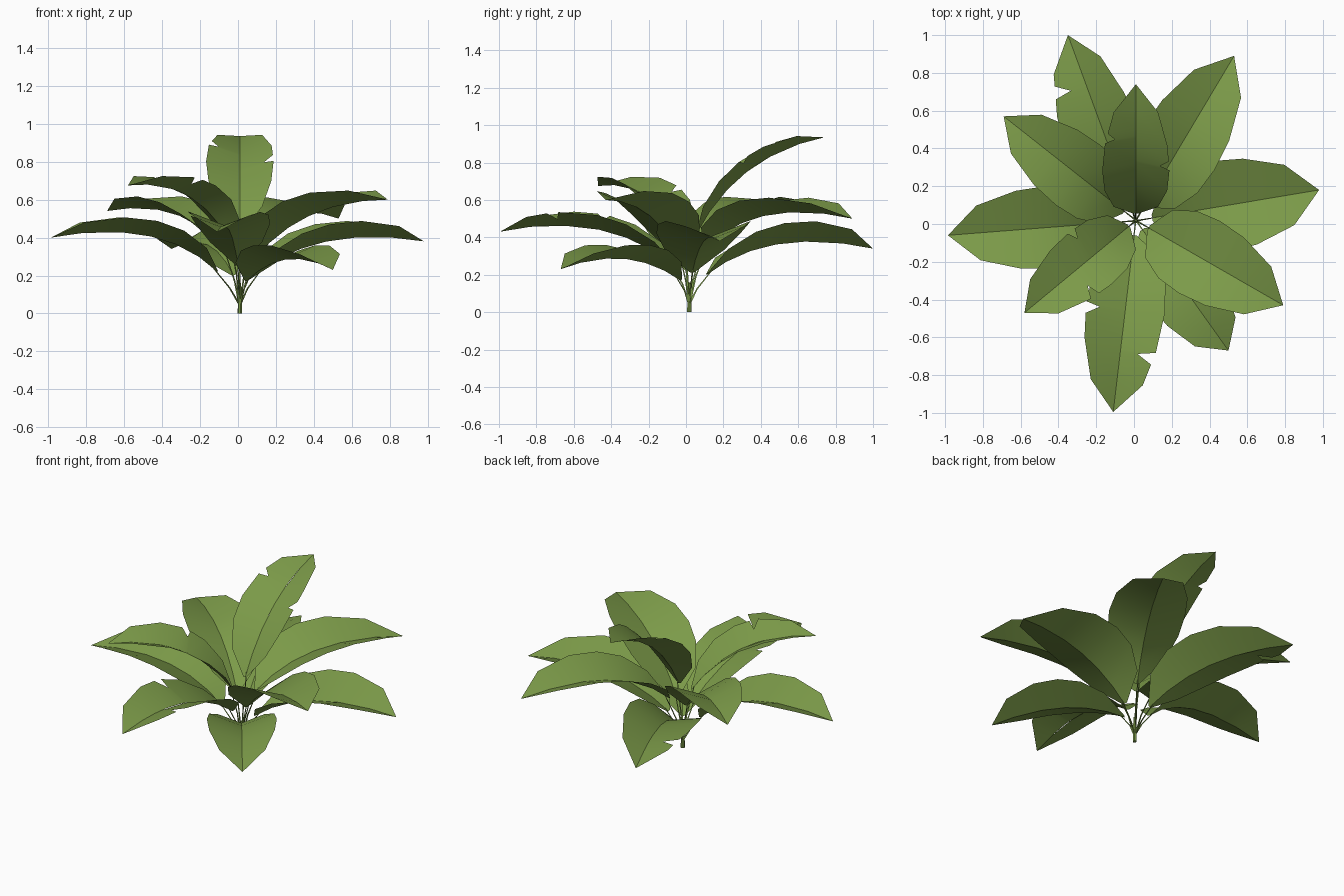
import bpy, bmesh, math
from mathutils import Vector, Matrix

if "Cube" in bpy.data.objects:
    bpy.data.objects.remove(bpy.data.objects["Cube"])

green = bpy.data.materials.new("leaf green")
green.diffuse_color = (0.2, 0.325, 0.066, 1)
green.use_nodes = True
green.node_tree.nodes["Principled BSDF"].inputs["Base Color"].default_value = green.diffuse_color

# Outline: (position along midrib, fraction of half width)
OUTLINE = [(0, .06), (.15, .66), (.32, .93), (.48, 1), (.65, .94), (.85, .66), (1, 0)]
FOLD = 0.38                       # how far the edges rise beside the midrib
CROWN = Vector((.01, .018, 0))    # where all the leaves spring from

# Leaves: tip x, tip y, base (dist, z), control (dist, z), tip z, half width,
#         roll in degrees, tears (side, t, depth)
LEAVES = [
    (0.01, 0.74, (.04, .42), (.255, .84), .935, .178, 0, [(1, .68, .7), (-1, .5, .72)]),
    (-.35, 1.0, (.10, .20), (.45, .46), .34, .205, 11, [(1, .75, .5)]),
    (.53, .89, (.09, .33), (.40, .62), .50, .22, 0, []),
    (.98, .18, (.09, .21), (.42, .47), .38, .245, 0, []),
    (.79, -.43, (.08, .28), (.38, .60), .60, .22, 0, []),
    (.50, -.67, (.06, .17), (.40, .37), .23, .2, 0, []),
    (-.11, -.995, (.08, .25), (.46, .55), .43, .21, 0, [(1, .7, .5), (-1, .48, .65)]),
    (-.58, -.47, (.05, .36), (.30, .72), .675, .178, 0, [(1, .6, .6), (-1, .45, .7)]),
    (-.985, -.06, (.12, .22), (.42, .51), .40, .22, 0, []),
    (-.69, .57, (.08, .30), (.36, .62), .54, .198, 0, []),
]


def outline_at(t):
    for (a, wa), (b, wb) in zip(OUTLINE, OUTLINE[1:]):
        if t <= b:
            return wa + (wb - wa) * (t - a) / (b - a)
    return 0


def finish(bm, name):
    me = bpy.data.meshes.new(name)
    bm.to_mesh(me)
    bm.free()
    me.materials.append(green)
    ob = bpy.data.objects.new(name, me)
    bpy.context.collection.objects.link(ob)
    bpy.context.view_layer.objects.active = ob
    bpy.ops.object.select_all(action='DESELECT')
    ob.select_set(True)
    bpy.ops.object.shade_smooth_by_angle(angle=math.radians(30))
    return ob


def tube(name, points, radii, sides):
    bm = bmesh.new()
    rings = []
    for i, p in enumerate(points):
        d = (points[min(i + 1, len(points) - 1)] - points[max(i - 1, 0)]).normalized()
        u = d.orthogonal().normalized()
        v = d.cross(u)
        rings.append([bm.verts.new(p + radii[i] * (u * math.cos(a) + v * math.sin(a)))
                      for a in [2 * math.pi * k / sides for k in range(sides)]])
    for r, q in zip(rings, rings[1:]):
        for k in range(sides):
            n = (k + 1) % sides
            bm.faces.new((r[k], r[n], q[n], q[k]))
    bm.faces.new(rings[0][::-1])
    bm.faces.new(rings[-1])
    finish(bm, name)


def leaf(i, tx, ty, base, ctrl, tz, width, roll, tears):
    out = Vector((tx, ty, 0)) - CROWN
    length = out.length
    out.normalize()
    left = Vector((-out.y, out.x, 0))
    up = Vector((0, 0, 1))
    p0, p1, p2 = [CROWN + out * d + up * z for d, z in (base, ctrl, (length, tz))]
    mid = lambda t: p0 * (1 - t) ** 2 + p1 * 2 * t * (1 - t) + p2 * t * t
    tangent = lambda t: ((p1 - p0) * (1 - t) + (p2 - p1) * t).normalized()

    # Blade: two folded halves, with tears cut into the edge
    bm = bmesh.new()
    for side in (1, -1):
        stations = dict(OUTLINE)
        for s, t, depth in tears:
            if s == side:
                for k in [k for k in stations if abs(k - t) < .06]:
                    del stations[k]
                stations[t - .015] = outline_at(t - .015)
                stations[t] = outline_at(t) * depth
                stations[t + .045] = outline_at(t + .045)
        row = []
        for t in sorted(stations):
            w = stations[t] * width
            normal = tangent(t).cross(left)
            # A positive roll lifts the right edge
            turn = Matrix.Rotation(-math.radians(roll), 3, tangent(t))
            m = bm.verts.new(mid(t))
            e = m
            if w:
                e = bm.verts.new(mid(t) + turn @ (left * side * w + normal * FOLD * w))
            row.append((m, e))
        for (a, b), (c, d) in zip(row, row[1:]):
            vs = [a, c, d, b] if d is not c else [a, c, b]
            bm.faces.new(vs if side == 1 else vs[::-1])
    bmesh.ops.remove_doubles(bm, verts=bm.verts, dist=1e-4)
    finish(bm, f"leaf_{i}")

    # Stem: thin stalk from the crown to the blade
    start = CROWN + out * .004 + up * .05
    bend = CROWN + out * base[0] * .45 + up * (.05 + (base[1] - .05) * .5)
    tube(f"leaf_stem_{i}", [start, bend, mid(.03)], [.006, .0045, .003], 3)


for i, args in enumerate(LEAVES, 1):
    leaf(i, *args)

# Short trunk
tube("trunk", [CROWN + Vector((0, 0, z)) for z in (0, .09, .16)], [.012, .011, .006], 6)
